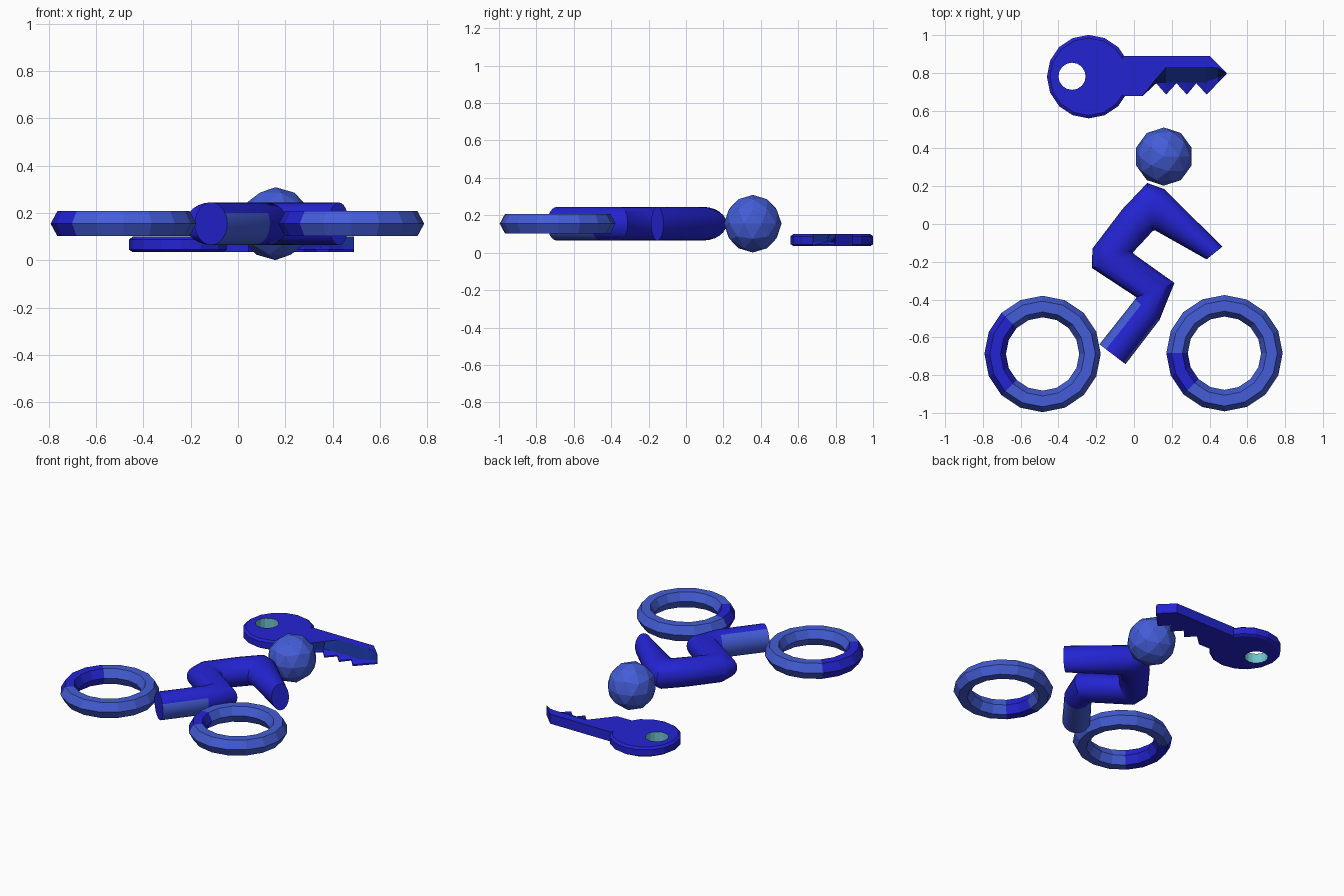
import bpy, bmesh, math
from mathutils import Vector

if "Cube" in bpy.data.objects:
    bpy.data.objects.remove(bpy.data.objects["Cube"])


def material(name, rgb):
    m = bpy.data.materials.new(name)
    m.diffuse_color = (*rgb, 1)
    m.use_nodes = True
    m.node_tree.nodes["Principled BSDF"].inputs["Base Color"].default_value = m.diffuse_color
    return m


DEEP = material("deep blue", (0.017, 0.017, 0.65))
LIGHT = material("light blue", (0.058, 0.11, 0.68))
NAVY = material("navy", (0.006, 0.022, 0.22))
TEAL = material("teal", (0.16, 0.55, 0.62))


def finish(name, bm, mats, smooth=False):
    bmesh.ops.recalc_face_normals(bm, faces=bm.faces)
    me = bpy.data.meshes.new(name)
    bm.to_mesh(me)
    bm.free()
    for m in mats:
        me.materials.append(m)
    if smooth:
        for p in me.polygons:
            p.use_smooth = True
        me.set_sharp_from_angle(angle=math.radians(35))
    ob = bpy.data.objects.new(name, me)
    bpy.context.collection.objects.link(ob)
    return ob


def loft(rings, closed=False, mat=lambda i, j: 0, cap_mat=0):
    """Skin a list of closed rings; cap the ends or join last to first."""
    bm = bmesh.new()
    vs = [[bm.verts.new(p) for p in r] for r in rings]
    n = len(vs[0])
    for i in range(len(vs) if closed else len(vs) - 1):
        a, b = vs[i], vs[(i + 1) % len(vs)]
        for j in range(n):
            k = (j + 1) % n
            bm.faces.new((a[j], a[k], b[k], b[j])).material_index = mat(i, j)
    if not closed:
        for r in (vs[0], vs[-1]):
            bm.faces.new(r).material_index = cap_mat
    return bm


def circle(cx, cy, r, z, n):
    return [(cx + r * math.cos(math.tau * i / n), cy + r * math.sin(math.tau * i / n), z)
            for i in range(n)]


MID = 0.155

# Wheels: 16 segments, hexagonal section, one arc in the deeper colour
for name, cx, cy, arc in (("rear_wheel", -0.484, -0.688, (6, 10)),
                          ("front_wheel", 0.479, -0.684, (8, 10))):
    rings = [circle(cx, cy, 0.251 + 0.057 * math.cos(math.tau * k / 6),
                    MID + 0.061 * math.sin(math.tau * k / 6), 16) for k in range(6)]
    bm = loft(rings, True, lambda i, j: int(arc[0] <= j < arc[1]))
    finish(name, bm, [LIGHT, DEEP])

# Head
bm = bmesh.new()
bmesh.ops.create_icosphere(bm, subdivisions=2, radius=0.154)
bmesh.ops.translate(bm, verts=bm.verts, vec=(0.158, 0.357, 0.155))
finish("rider_head", bm, [LIGHT])

# Rider body: elliptical sections, each given by its two plan-view edges
sections = [((.468, -.12), (.384, -.187)), ((.16, .185), (.114, -.035)),
            ((.07, .217), (.10, -.036)), ((-.06, .08), (.055, -.085)),
            ((-.22, -.13), (-.006, -.150)), ((-.223, -.233), (-.002, -.158)),
            ((.013, -.388), (.214, -.312)), ((.005, -.40), (.135, -.508)),
            ((-.183, -.637), (-.045, -.742))]
N = 24
rings = []
for a, b in sections:
    c, h = (Vector(a) + Vector(b)) / 2, (Vector(b) - Vector(a)) / 2
    ring = []
    for j in range(N):
        t = math.tau * j / N
        p = c + h * math.cos(t)
        ring.append((p.x, p.y, MID + 0.09 * math.sin(t)))
    rings.append(ring)
# the lower leg is light except for a strip along its top
bm = loft(rings, False, lambda i, j: int(i == 7 and not 2 <= j < 8))
finish("rider_body", bm, [DEEP, LIGHT], smooth=True)

# Key bow: disc with a bevelled rim and an off-centre hole
Z0, Z1 = 0.035, 0.10
bx, by, hx, hy = -0.24, 0.78, -0.328, 0.782
rings = [circle(bx, by, 0.205, Z0, 16), circle(bx, by, 0.221, Z0 + 0.01, 16),
         circle(bx, by, 0.221, Z1 - 0.012, 16), circle(bx, by, 0.205, Z1, 16),
         circle(hx, hy, 0.072, Z1, 16), circle(hx, hy, 0.072, Z0, 16)]
finish("key_bow", loft(rings, True, lambda i, j: int(i == 4)), [DEEP, TEAL])

# Key blade: columns of (x, back edge, ridge, foot of slope, tooth tip)
cols = [(-.06, .89, .677, .677, .677), (.045, .89, .679, .678, .677),
        (.118, .89, .77, .75, .745), (.17, .89, .83, .75, .685),
        (.225, .89, .83, .75, .745), (.28, .89, .83, .75, .685),
        (.33, .89, .83, .75, .745), (.385, .89, .83, .75, .685),
        (.40, .89, .83, .76, .70), (.445, .845, .825, .775, .748),
        (.49, .80, .798, .796, .794)]
rings = [[(x, a, Z0), (x, a, Z1), (x, b, Z1), (x, c, 0.058), (x, d, 0.045), (x, d, Z0)]
         for x, a, b, c, d in cols]
finish("key_blade", loft(rings, False, lambda i, j: int(i > 0 and j == 2)), [DEEP, NAVY])
